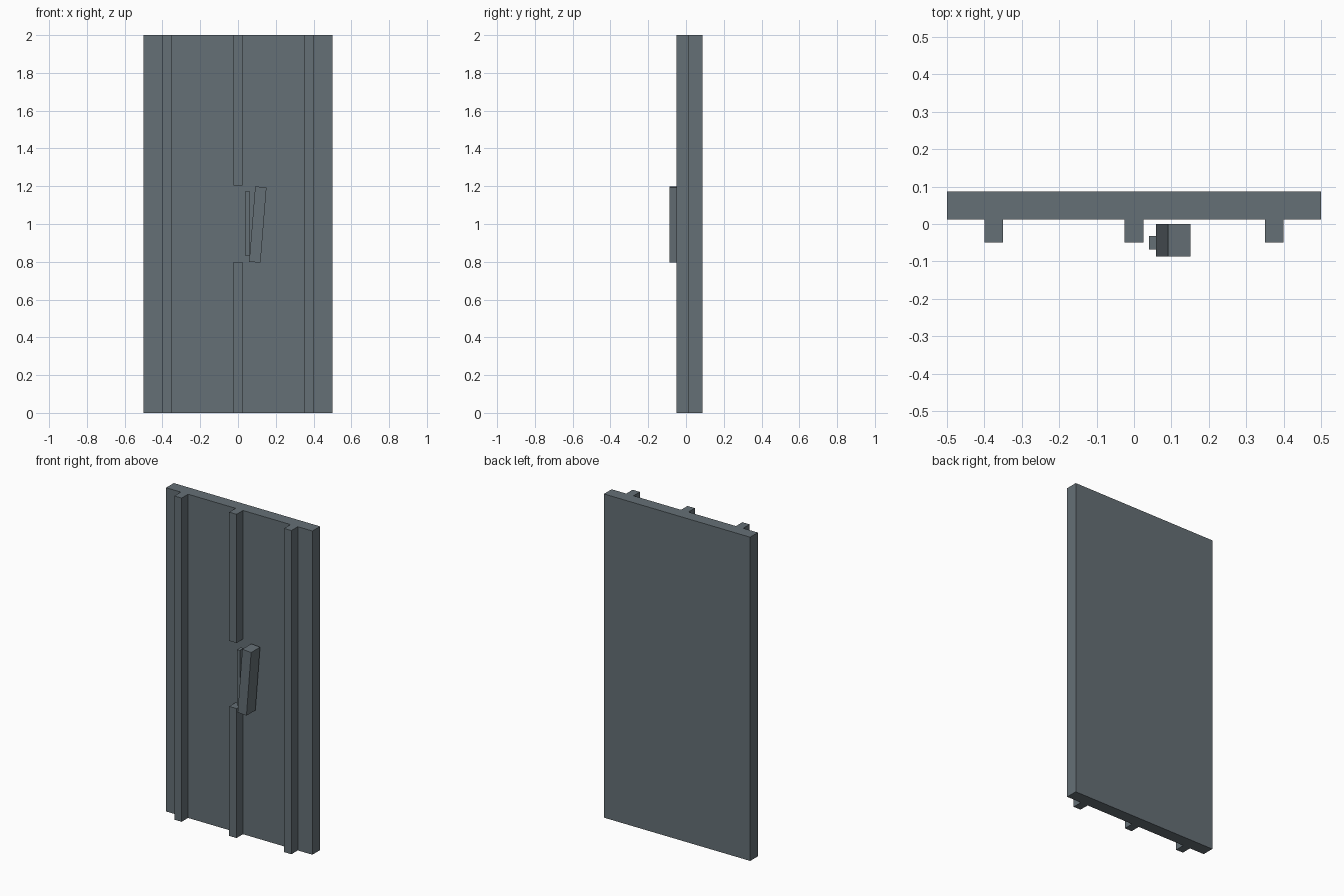
import bpy

cube = bpy.data.objects.get("Cube")
if cube:
    bpy.data.objects.remove(cube, do_unlink=True)

# Single slate grey finish
slate = bpy.data.materials.new("slate_grey")
colour = (0.13, 0.16, 0.18, 1)
slate.diffuse_color = colour
slate.use_nodes = True
slate.node_tree.nodes["Principled BSDF"].inputs["Base Color"].default_value = colour


def box(name, x, y, z, tilt=0):
    """Box spanning the given (low, high) ranges, tilted about its own y axis."""
    spans = (x, y, z)
    bpy.ops.mesh.primitive_cube_add(size=1, location=[(a + b) / 2 for a, b in spans])
    part = bpy.context.object
    part.name = name
    part.scale = [b - a for a, b in spans]
    part.rotation_euler.y = tilt
    part.data.materials.append(slate)
    return part


# Door slab
FRONT, BACK, HEIGHT = 0.0125, 0.0875, 2
box("door_panel", (-0.5, 0.5), (FRONT, BACK), (0, HEIGHT))

# Raised ribs: full height at the sides, split around the handle in the middle
rib_depth = (-0.05, FRONT)
box("right_rib", (-0.4, -0.35), rib_depth, (0, HEIGHT))
box("left_rib", (0.35, 0.4), rib_depth, (0, HEIGHT))
box("lower_middle_rib", (-0.025, 0.025), rib_depth, (0, 0.8))
box("upper_middle_rib", (-0.025, 0.025), rib_depth, (1.205, HEIGHT))

# Leaning handle with a thin upright bar beside it
box("handle", (0.075, 0.135), (-0.0875, 0), (0.797, 1.197), tilt=0.08)
box("handle_bar", (0.04, 0.06), (-0.068, -0.032), (0.83, 1.175))
